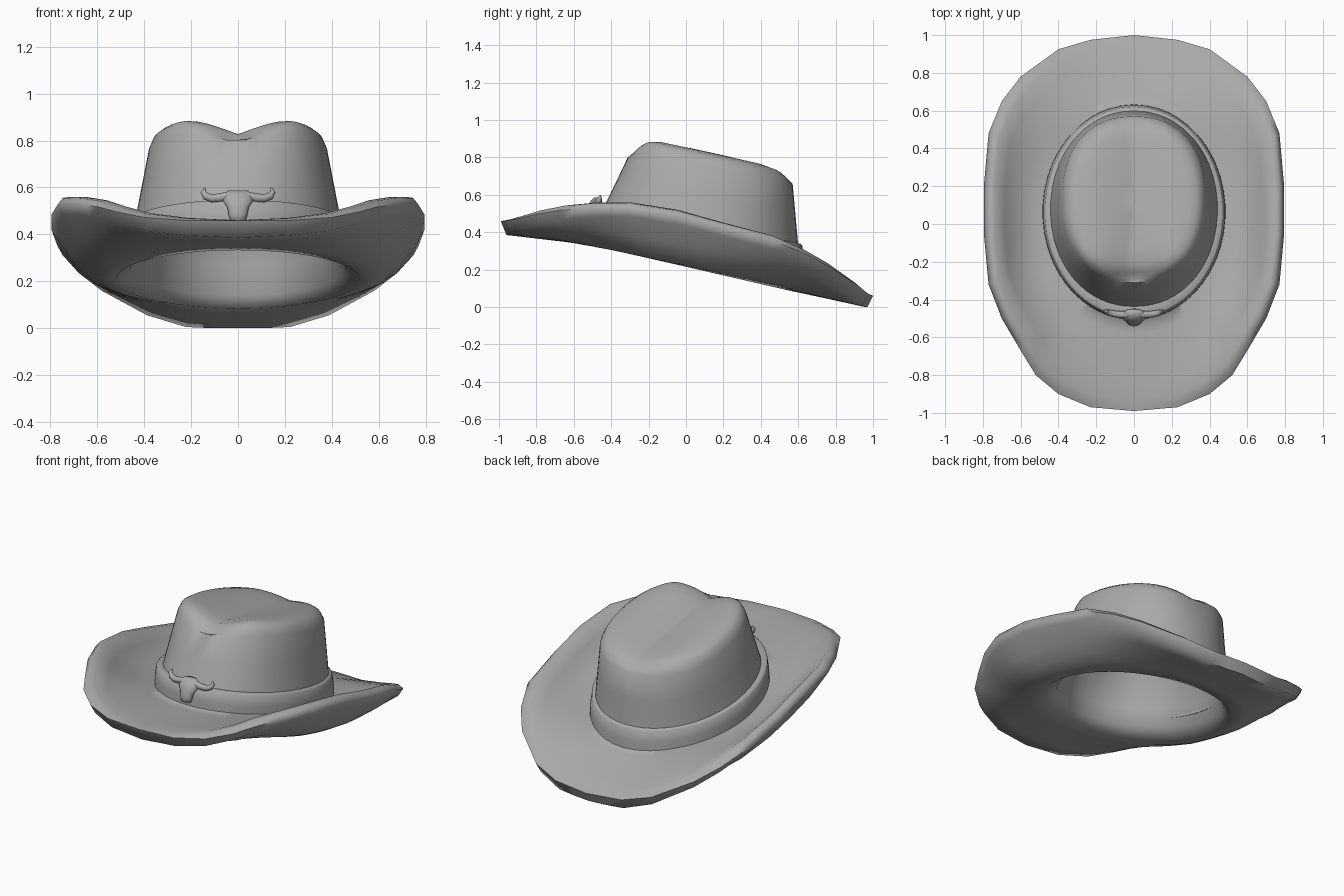
import bpy, bmesh, math
from mathutils import Vector

if "Cube" in bpy.data.objects:
    bpy.data.objects.remove(bpy.data.objects["Cube"], do_unlink=True)

felt = bpy.data.materials.new("grey_felt")
felt.use_nodes = True
GREY = (0.4, 0.4, 0.4, 1)
felt.diffuse_color = GREY
felt.node_tree.nodes["Principled BSDF"].inputs["Base Color"].default_value = GREY


def loft(name, rings, torus=False):
    """Skin a stack of closed rings; cap the ends, or join last to first."""
    bm = bmesh.new()
    rows = [[bm.verts.new(p) for p in ring] for ring in rings]
    n = len(rows[0])
    pairs = list(zip(rows, rows[1:]))
    if torus:
        pairs.append((rows[-1], rows[0]))
    for a, b in pairs:
        for i in range(n):
            j = (i + 1) % n
            bm.faces.new((a[i], a[j], b[j], b[i]))
    if not torus:
        bm.faces.new(rows[0])
        bm.faces.new(rows[-1])
    bmesh.ops.remove_doubles(bm, verts=bm.verts, dist=0.0005)
    bmesh.ops.recalc_face_normals(bm, faces=bm.faces)
    mesh = bpy.data.meshes.new(name)
    bm.to_mesh(mesh)
    bm.free()
    mesh.shade_smooth()
    mesh.set_sharp_from_angle(angle=math.radians(75))
    mesh.materials.append(felt)
    obj = bpy.data.objects.new(name, mesh)
    bpy.context.collection.objects.link(obj)
    return obj


# Brim edge: half outline from back to front (x, y, height), mirrored
half = [Vector(p) for p in (
    (0, 1, .06), (.23, .975, .08), (.4, .925, .13), (.6, .78, .235),
    (.7, .65, .31), (.77, .48, .385), (.795, .2, .455), (.795, -.05, .52),
    (.77, -.32, .56), (.7, -.5, .56), (.6, -.67, .545), (.52, -.8, .52),
    (.4, -.9, .49), (.23, -.97, .47), (0, -.99, .46))]
corners = half + [Vector((-p.x, p.y, p.z)) for p in half[-2:0:-1]]
edge = []
for p, q in zip(corners, corners[1:] + corners[:1]):
    edge += [p, (p + q) / 2]
angles = [math.atan2(p.x / 0.8, p.y) for p in edge]


def oval(rx, ry, cy, height, n=2.0):
    """Ring of a superellipse; height is a function of x and y."""
    ring = []
    for t in angles:
        s, c = math.sin(t), math.cos(t)
        x = rx * math.copysign(abs(s) ** (2 / n), s)
        y = cy + ry * math.copysign(abs(c) ** (2 / n), c)
        ring.append(Vector((x, y, height(x, y))))
    return ring


def blend(a, b, f):
    return [p.lerp(q, f) for p, q in zip(a, b)]


def curl(inner, outer, f):
    """Ring between two rings, curling up more steeply at the sides."""
    ring = blend(inner, outer, f)
    for v, p, q in zip(ring, inner, outer):
        power = 1 + 1.2 * min(1, abs(q.x) / 0.75) ** 2
        v.z = p.z + (q.z - p.z) * f ** power
    return ring


def ridge(y):
    return 0.855 - 0.22 * y - 2 * max(0, -0.15 - y) ** 2


def top(x, y):
    depth = 0.065 * (1 - 0.5 * min(1, max(0, (y + 0.2) / 0.7)))
    return ridge(y) - depth * max(0, 1 - abs(x) / 0.22) ** 1.3


def base_z(x, y):
    return 0.335 - 0.19 * y


def under_z(x, y):
    return 0.215 - 0.23 * y


# Crown: creased top, rounded shoulder, sloping wall
def crown_ring(scale, drop, lower=0):
    return oval(0.38 * scale, 0.44 * scale, 0.13,
                lambda x, y: top(x, y) - drop - lower, 2.3)


shoulder = oval(0.38, 0.44, 0.13, lambda x, y: ridge(y) - 0.07, 2.3)
foot = oval(0.465, 0.55, 0.06, base_z)
hat = [crown_ring(s, d) for s, d in
       ((0, 0), (.2, 0), (.4, 0), (.6, 0), (.78, .002), (.88, .01), (.95, .03))]
hat += [shoulder, blend(shoulder, foot, 0.35), blend(shoulder, foot, 0.7), foot]

# Brim: upper surface, rounded lip, underside
lip_top = [Vector((p.x * .93, p.y * .93, p.z + .03 * max(0, p.y) ** 4)) for p in edge]
lip_high = [Vector((p.x * .97, p.y * .97, p.z + .01 * max(0, p.y) ** 4
                    - .006 * abs(p.x))) for p in edge]
lip_out = [Vector((p.x, p.y, p.z - .045 * abs(p.x))) for p in edge]
lip_low = [Vector((p.x * .97, p.y * .97, max(0, p.z - .075))) for p in edge]
mouth = oval(0.52, 0.54, 0.03, under_z)
hat += [curl(foot, lip_top, f) for f in (.2, .4, .6, .8, 1)]
hat += [lip_high, lip_out, lip_low]
hat += [curl(mouth, lip_low, f) for f in (.75, .5, .25, 0)]

# Hollow inside of the crown
hat += [oval(0.46, 0.50, 0.05, lambda x, y: under_z(x, y) + 0.05),
        oval(0.42, 0.49, 0.07, lambda x, y: base_z(x, y) + 0.04),
        oval(0.34, 0.40, 0.13, lambda x, y: ridge(y) - 0.13, 2.3)]
hat += [crown_ring(s, 0.05) for s in (.7, .4, 0)]
loft("hat_body", hat)

# Hat band
def band_ring(grow, rise):
    return oval(0.465 + grow, 0.55 + grow, 0.063,
                lambda x, y: base_z(x, y) + rise)


loft("hat_band", [band_ring(-.03, -.01), band_ring(.02, -.01), band_ring(.018, .05),
                  band_ring(.008, .113), band_ring(0, .12), band_ring(-.05, .12)],
     torus=True)

# Skull ornament: head as stacked ovals (height, y, half width, half depth)
head = []
for z, y, w, d in ((.452, -.515, .02, .012), (.46, -.518, .034, .022),
                   (.485, -.515, .04, .027), (.515, -.505, .046, .03),
                   (.545, -.49, .066, .034), (.57, -.478, .06, .03),
                   (.587, -.47, .04, .018)):
    head.append([Vector((w * math.cos(a), y + d * math.sin(a), z))
                 for a in (math.tau * i / 16 for i in range(16))])
loft("ornament_head", head)

# Horns: tapered rings swept along a path (x, y, z, radius)
path = ((.03, -.48, .565, .02), (.075, -.48, .556, .019), (.11, -.475, .553, .018),
        (.138, -.468, .563, .016), (.148, -.462, .58, .012), (.14, -.458, .597, .005))
points = [Vector(p[:3]) for p in path]
for side, label in ((1, "left"), (-1, "right")):
    rings = []
    for i, p in enumerate(points):
        d = (points[min(i + 1, len(points) - 1)] - points[max(i - 1, 0)]).normalized()
        u = d.cross(Vector((0, 1, 0))).normalized()
        v = d.cross(u)
        ring = []
        for k in range(10):
            a = math.tau * k / 10
            q = p + (u * math.cos(a) + v * math.sin(a)) * path[i][3]
            ring.append(Vector((q.x * side, q.y, q.z)))
        rings.append(ring)
    loft(label + "_horn", rings)
